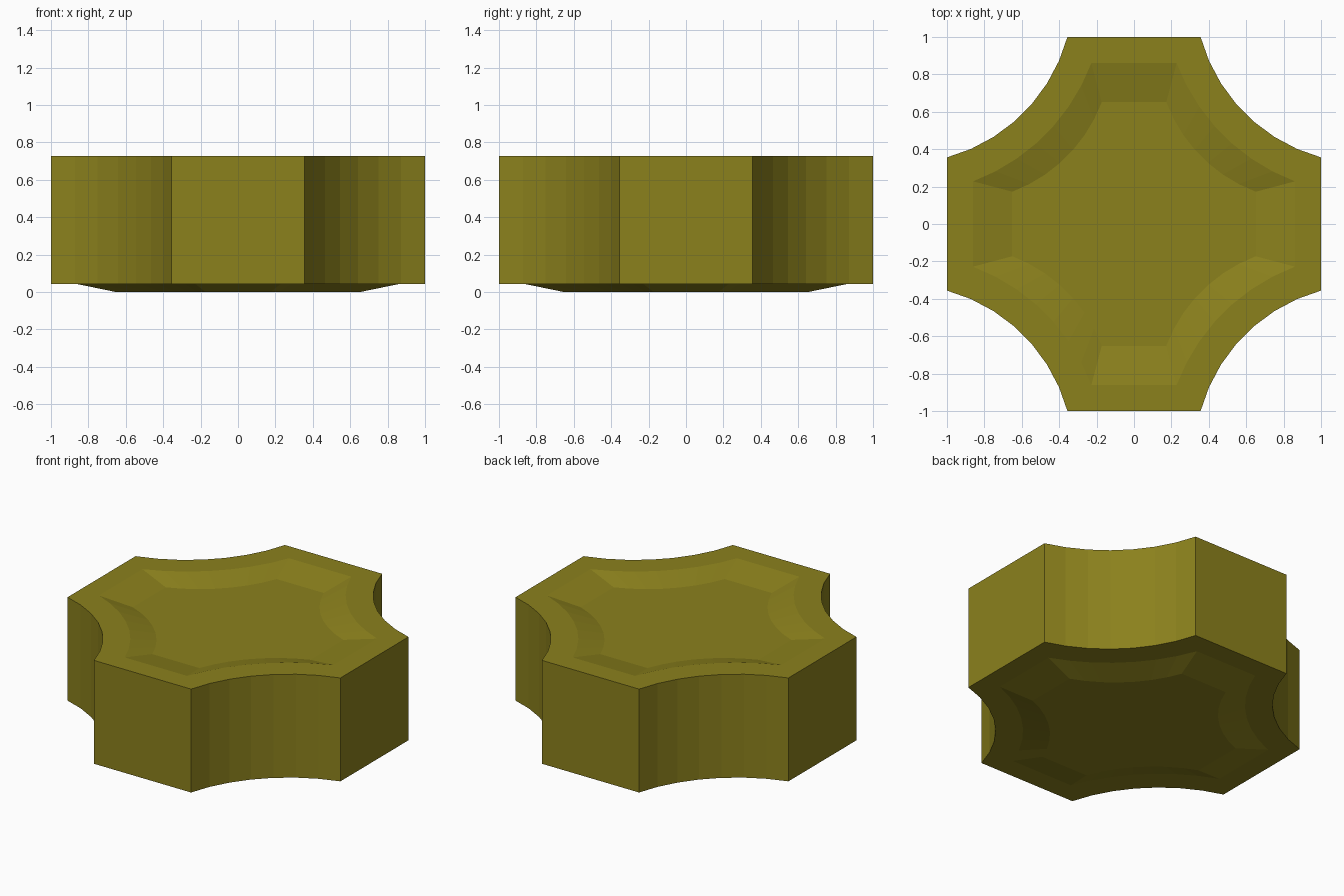
import bpy, bmesh, math

if "Cube" in bpy.data.objects:
    bpy.data.objects.remove(bpy.data.objects["Cube"])

C = 1.24  # centre distance of the corner scoops


def outline(half, flat, steps=7):
    """Square with four concave corner arcs; flat = half width of each straight side."""
    r = math.hypot(C - half, C - flat)
    a0 = math.atan2(flat - C, half - C)
    a1 = math.atan2(half - C, flat - C)
    if a0 > 0: a0 -= 2 * math.pi
    if a1 > 0: a1 -= 2 * math.pi
    pts = []
    for q in range(4):
        c, s = math.cos(q * math.pi / 2), math.sin(q * math.pi / 2)
        for i in range(steps + 1):
            a = a0 + (a1 - a0) * i / steps
            x, y = C + r * math.cos(a), C + r * math.sin(a)
            pts.append((x * c - y * s, x * s + y * c))
    return pts


edge = outline(1.0, 0.356)
lip = outline(0.86, 0.228)
floor = [(x * 0.757, y * 0.757) for x, y in lip]

# Rings from the bottom boss, up the wall, then into the top recess
layers = [(floor, 0), (lip, 0.043), (edge, 0.043), (edge, 0.728), (lip, 0.728), (floor, 0.685)]
bm = bmesh.new()
rings = [[bm.verts.new((x, y, z)) for x, y in pts] for pts, z in layers]
n = len(edge)
for lo, hi in zip(rings, rings[1:]):
    for i in range(n):
        j = (i + 1) % n
        bm.faces.new((lo[i], lo[j], hi[j], hi[i]))
bm.faces.new(rings[0][::-1])
bm.faces.new(rings[-1])
bmesh.ops.recalc_face_normals(bm, faces=bm.faces)

mesh = bpy.data.meshes.new("stackable_block")
bm.to_mesh(mesh)
bm.free()
block = bpy.data.objects.new("stackable_block", mesh)
bpy.context.collection.objects.link(block)

# Olive finish
mat = bpy.data.materials.new("olive")
mat.diffuse_color = (0.26, 0.22, 0.012, 1)
mat.use_nodes = True
mat.node_tree.nodes["Principled BSDF"].inputs["Base Color"].default_value = mat.diffuse_color
mesh.materials.append(mat)
